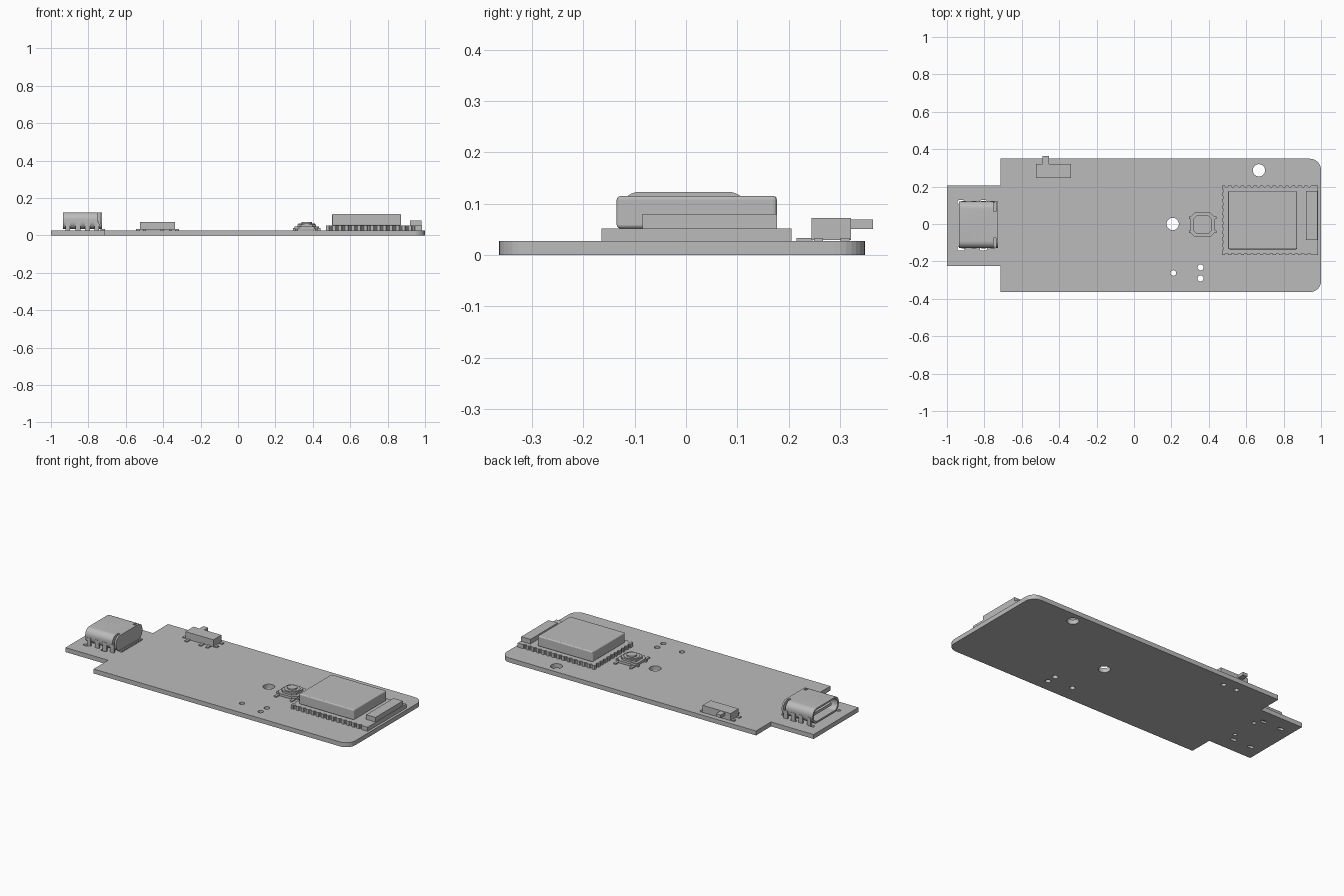
import bpy, bmesh, math
from math import cos, sin, pi

cube = bpy.data.objects.get("Cube")
if cube:
    bpy.data.objects.remove(cube, do_unlink=True)

grey = bpy.data.materials.new("plain grey")
grey.use_nodes = True
COLOR = (0.5, 0.5, 0.5, 1)
grey.diffuse_color = COLOR
grey.node_tree.nodes["Principled BSDF"].inputs["Base Color"].default_value = COLOR


def finish(name, bm, smooth=False):
    bmesh.ops.recalc_face_normals(bm, faces=bm.faces)
    mesh = bpy.data.meshes.new(name)
    bm.to_mesh(mesh)
    bm.free()
    mesh.materials.append(grey)
    ob = bpy.data.objects.new(name, mesh)
    bpy.context.collection.objects.link(ob)
    if smooth:
        bpy.ops.object.select_all(action='DESELECT')
        ob.select_set(True)
        bpy.context.view_layer.objects.active = ob
        bpy.ops.object.shade_smooth_by_angle(angle=math.radians(30))
    return ob


def add_prism(bm, pts, lo, hi, axis='z'):
    """Extrude a 2D outline along z, or a y-z outline along x."""
    place = (lambda p, t: (p[0], p[1], t)) if axis == 'z' else (lambda p, t: (t, p[0], p[1]))
    a = [bm.verts.new(place(p, lo)) for p in pts]
    b = [bm.verts.new(place(p, hi)) for p in pts]
    bm.faces.new(a[::-1])
    bm.faces.new(b)
    n = len(pts)
    for i in range(n):
        j = (i + 1) % n
        bm.faces.new((a[i], a[j], b[j], b[i]))


def rect(x0, x1, y0, y1):
    return [(x0, y0), (x1, y0), (x1, y1), (x0, y1)]


def circle(x, y, r, n=24, turn=0.0):
    return [(x + r * cos(turn + 2 * pi * i / n), y + r * sin(turn + 2 * pi * i / n)) for i in range(n)]


def arc(x, y, r, start, n=8):
    return [(x + r * cos(start + pi / 2 * i / n), y + r * sin(start + pi / 2 * i / n)) for i in range(n + 1)]


def round_rect(x0, x1, y0, y1, r):
    return (arc(x1 - r, y1 - r, r, 0) + arc(x0 + r, y1 - r, r, pi / 2)
            + arc(x0 + r, y0 + r, r, pi) + arc(x1 - r, y0 + r, r, 1.5 * pi))


def prisms(name, parts, axis='z', smooth=False):
    bm = bmesh.new()
    for pts, lo, hi in parts:
        add_prism(bm, pts, lo, hi, axis)
    return finish(name, bm, smooth)


def boxes(name, dims):
    return prisms(name, [(rect(*d[:4]), d[4], d[5]) for d in dims])


def modify(ob, kind, **settings):
    """Add a modifier and bake it into the mesh."""
    mod = ob.modifiers.new(kind.title(), kind)
    for key, value in settings.items():
        setattr(mod, key, value)
    bpy.context.view_layer.update()
    mesh = bpy.data.meshes.new_from_object(ob.evaluated_get(bpy.context.evaluated_depsgraph_get()))
    ob.modifiers.clear()
    ob.data = mesh


def cut(ob, cutter):
    cutter.hide_render = True
    modify(ob, 'BOOLEAN', operation='DIFFERENCE', solver='EXACT', object=cutter)
    bpy.data.objects.remove(cutter, do_unlink=True)


TOP = 0.027

# Board with a narrow connector end and two rounded corners
left, right, step, front, back = -1, 1, -0.714, -0.3645, 0.349
outline = [(left, -0.225), (step, -0.225), (step, front)]
outline += arc(right - 0.06, front + 0.06, 0.06, 1.5 * pi)
outline += arc(right - 0.06, back - 0.06, 0.06, 0)
outline += [(step, back), (step, 0.205), (left, 0.205)]
board = prisms("circuit_board", [(outline, 0, TOP)])

holes = [circle(x, y, r) for x, y, r in (
    (0.207, 0, 0.033), (0.668, 0.287, 0.033), (0.21, -0.262, 0.015),
    (0.356, -0.232, 0.016), (0.356, -0.291, 0.016),
    (-0.476, 0.285, 0.014), (-0.387, 0.285, 0.014),
    (-0.775, 0.075, 0.011), (-0.775, -0.083, 0.011))]
holes += [round_rect(x - 0.019, x + 0.019, y - 0.01, y + 0.01, 0.009)
          for x in (-0.925, -0.805) for y in (-0.132, 0.118)]
cut(board, prisms("hole_cutter", [(h, -0.1, 0.1) for h in holes]))

# Radio module: base with scalloped contact edges
base = boxes("module_base", [(0.47, 0.985, -0.165, 0.206, TOP, 0.052)])
scallops = [(0.495 + 0.034 * i, y) for i in range(14) for y in (-0.165, 0.206)]
scallops += [(0.47, -0.13 + 0.034 * i) for i in range(10)]
cut(base, prisms("scallop_cutter", [(circle(x, y, 0.009, 10), 0, 0.1) for x, y in scallops]))

shield = boxes("module_shield", [(0.503, 0.872, -0.135, 0.177, 0.052, 0.115)])
modify(shield, 'BEVEL', width=0.007, segments=3)
boxes("module_antenna", [(0.92, 0.982, -0.085, 0.177, 0.052, 0.08)])

# Push button: chamfered body, frame, round cap and four bent legs
bx, by = 0.367, -0.004


def chamfered(h, c):
    return [(bx + u, by + v) for u, v in (
        (-h + c, -h), (h - c, -h), (h, -h + c), (h, h - c),
        (h - c, h), (-h + c, h), (-h, h - c), (-h, -h + c))]


prisms("button_body", [(chamfered(0.066, 0.025), 0.031, 0.046), (chamfered(0.05, 0.02), 0.046, 0.058)])
prisms("button_collar", [(circle(bx, by, 0.044, 32), 0.058, 0.062)], smooth=True)
prisms("button_cap", [(circle(bx, by, 0.028, 32), 0.062, 0.07)], smooth=True)
legs = []
for sx in (-1, 1):
    for sy in (-1, 1):
        for u0, u1, v0, v1, hi in ((0.045, 0.06, 0.045, 0.088, 0.034), (0.045, 0.074, 0.03, 0.045, 0.04)):
            xs, ys = sorted((bx + sx * u0, bx + sx * u1)), sorted((by + sy * v0, by + sy * v1))
            legs.append((*xs, *ys, TOP, hi))
boxes("button_legs", legs)

# Slide switch: body, side knob, contact pins and end tabs
boxes("switch_body", [(-0.525, -0.337, 0.245, 0.322, 0.029, 0.072)])
boxes("switch_knob", [(-0.488, -0.455, 0.32, 0.3645, 0.051, 0.069)])
boxes("switch_pins", [(x - 0.008, x + 0.008, 0.215, 0.247, TOP, 0.033) for x in (-0.5, -0.406, -0.36)])
boxes("switch_tabs", [(x - 0.011, x + 0.011, y - 0.009, y + 0.009, TOP, 0.033)
                      for x in (-0.535, -0.327) for y in (0.258, 0.31)])

# Connector: hollow rounded shell open at the board's narrow end
mid = -0.004
shell = prisms("connector_shell", [(round_rect(mid - 0.125, mid + 0.125, 0.033, 0.123, 0.038), -0.935, -0.727)],
               axis='x', smooth=True)
cut(shell, prisms("cavity_cutter", [(round_rect(mid - 0.114, mid + 0.114, 0.043, 0.113, 0.032), -1.1, -0.76)], axis='x'))
# Notches at the rear shoulders
cut(shell, boxes("notch_cutter", [(-0.752, -0.738, mid + s * 0.1 - 0.03, mid + s * 0.1 + 0.03, 0.06, 0.2)
                                  for s in (-1, 1)]))
boxes("connector_tongue", [(-0.915, -0.755, mid - 0.085, mid + 0.085, 0.07, 0.086)])
boxes("connector_legs", [(x - 0.013, x + 0.013, mid + s * 0.122 - 0.005, mid + s * 0.122 + 0.005, lo, 0.075)
                         for x, lo in ((-0.91, 0.008), (-0.855, TOP), (-0.805, 0.008), (-0.755, TOP))
                         for s in (-1, 1)])
boxes("connector_pins", [(-0.735, -0.71, mid - 0.094 + 0.017 * i, mid - 0.084 + 0.017 * i, TOP, 0.034)
                         for i in range(12)])
